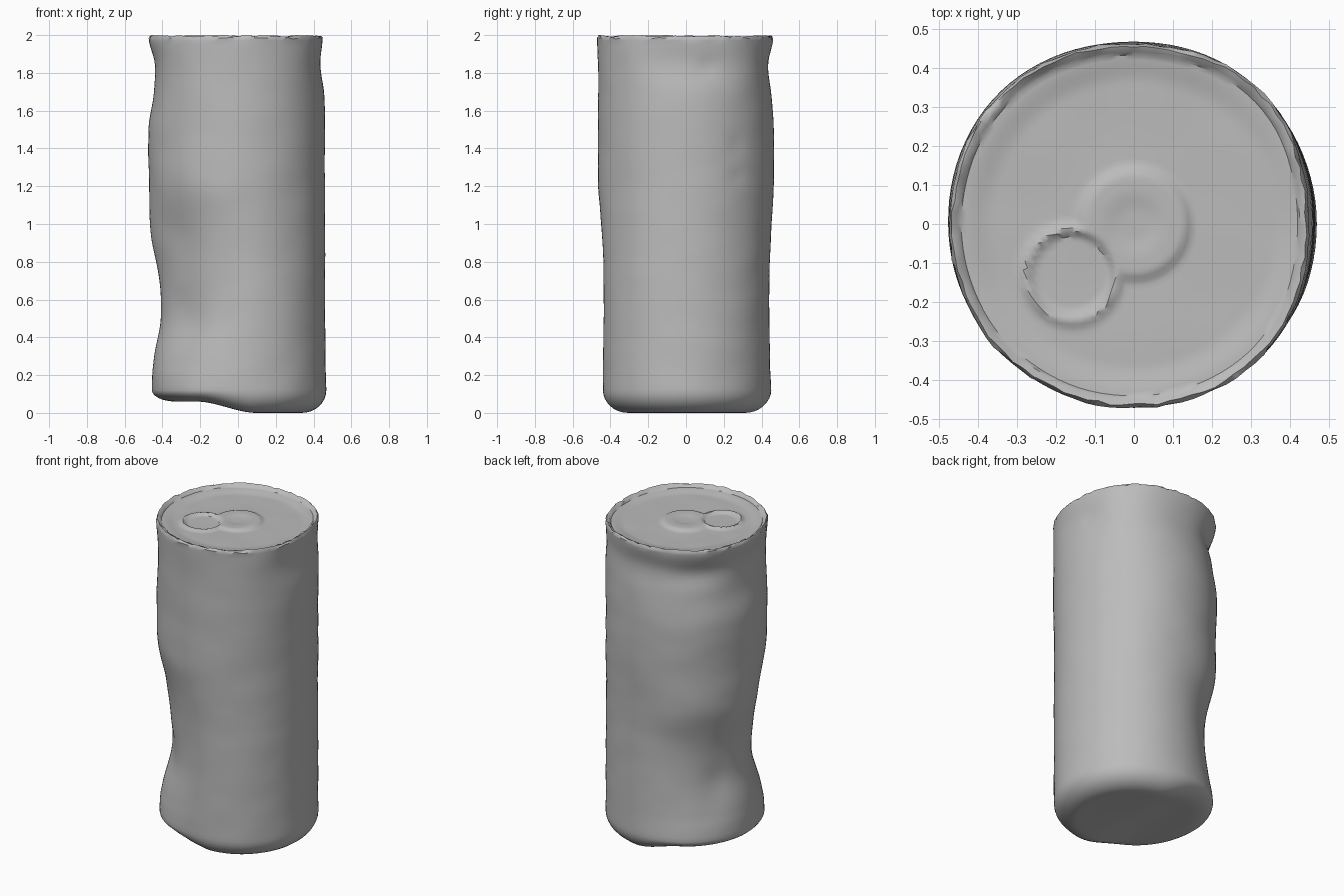
import bpy, bmesh, math, random
from mathutils import Vector, noise

if "Cube" in bpy.data.objects:
    bpy.data.objects.remove(bpy.data.objects["Cube"], do_unlink=True)
random.seed(4)

# One plain metal colour
metal = bpy.data.materials.new("plain grey metal")
metal.use_nodes = True
GREY = (0.5, 0.5, 0.5, 1)
metal.diffuse_color = GREY
metal.node_tree.nodes["Principled BSDF"].inputs["Base Color"].default_value = GREY

# Wall radius at each height, in eight directions from +x counter-clockwise
PROFILE = [
    (0.12, (.468, .465, .45, .46, .455, .455, .44, .465)),
    (0.25, (.465, .465, .445, .44, .45, .44, .44, .465)),
    (0.50, (.462, .465, .44, .415, .41, .38, .435, .465)),
    (0.70, (.462, .465, .44, .42, .415, .385, .435, .465)),
    (0.95, (.46, .465, .45, .47, .46, .41, .445, .465)),
    (1.20, (.46, .47, .465, .475, .47, .465, .465, .465)),
    (1.50, (.46, .47, .465, .48, .475, .47, .465, .47)),
    (1.70, (.455, .47, .45, .455, .445, .47, .465, .47)),
    (1.85, (.435, .465, .435, .45, .44, .47, .465, .47)),
    (1.975, (.447, .47, .462, .475, .472, .475, .47, .47)),
]
# Small local dents: angle, height, angular width, vertical width, depth
DENTS = [(135, 1.82, 22, .07, .018), (15, 1.83, 7, .05, .008),
         (35, 1.42, 6, .06, .006), (35, 1.25, 6, .04, .006),
         (150, .45, 14, .15, .015), (262, .6, 12, .3, .010)]
SEGMENTS = 96


def spline(a, b, c, d, t):
    return b + .5 * t * (c - a + t * (2*a - 5*b + 4*c - d + t * (3*(b - c) + d - a)))


def smooth(a, b, x):
    t = min(1, max(0, (x - a) / (b - a)))
    return t * t * (3 - 2 * t)


def around(radii, angle):
    f = (angle / (math.pi / 4)) % 8
    i = int(f)
    return spline(*(radii[(i + k) % 8] for k in (-1, 0, 1, 2)), f - i)


def wall_radius(angle, z):
    last = len(PROFILE) - 1
    i = 0
    while i < last - 1 and z > PROFILE[i + 1][0]:
        i += 1
    t = (z - PROFILE[i][0]) / (PROFILE[i + 1][0] - PROFILE[i][0])
    rows = [PROFILE[min(last, max(0, i + k))][1] for k in (-1, 0, 1, 2)]
    r = spline(*(around(row, angle) for row in rows), t)
    for deg, height, wide, tall, depth in DENTS:
        off = (math.degrees(angle) - deg + 180) % 360 - 180
        r -= depth * math.exp(-(off / wide) ** 2 - ((z - height) / tall) ** 2)
    p = Vector((math.cos(angle) * 2.5, math.sin(angle) * 2.5, z * 7))
    return r + .0025 * noise.noise(p)


def base_lift(x):
    # the crushed side of the base is pushed up
    return .06 * smooth(.1, -.22, x)


def lid_height(x, y, r):
    # shallow panel with a pull tab and a round finger hole
    h = 1.978 - .012 * smooth(.44, .36, r) + .004 * noise.noise(Vector((x * 5, y * 5, 3)))
    hole = math.hypot(x + .16, y + .13)
    plate = math.hypot(x, y)
    h += .014 * max(smooth(.155, .125, plate), smooth(.14, .115, hole))
    h -= .016 * smooth(.115, .095, hole)
    h -= .006 * smooth(.09, .03, plate)
    return h


def skin(name, rings, cap_start=None, cap_end=None):
    bm = bmesh.new()
    loops = [[bm.verts.new(p) for p in ring] for ring in rings]
    for low, high in zip(loops, loops[1:]):
        for i in range(SEGMENTS):
            j = (i + 1) % SEGMENTS
            bm.faces.new((low[i], low[j], high[j], high[i]))
    for loop, tip in ((loops[0], cap_start), (loops[-1], cap_end)):
        if tip:
            centre = bm.verts.new(tip)
            for i in range(SEGMENTS):
                bm.faces.new((loop[i], loop[(i + 1) % SEGMENTS], centre))
    bmesh.ops.recalc_face_normals(bm, faces=bm.faces)
    mesh = bpy.data.meshes.new(name)
    bm.to_mesh(mesh)
    bm.free()
    mesh.materials.append(metal)
    obj = bpy.data.objects.new(name, mesh)
    bpy.context.collection.objects.link(obj)
    bpy.ops.object.select_all(action='DESELECT')
    bpy.context.view_layer.objects.active = obj
    obj.select_set(True)
    bpy.ops.object.shade_smooth_by_angle(angle=math.radians(40))
    return obj


angles = [2 * math.pi * i / SEGMENTS for i in range(SEGMENTS)]
rings = []

# Base disc and its rounded corner
for f in (.15, .3, .45, .6):
    ring = []
    for a in angles:
        r = f * wall_radius(a, .12)
        x, y = r * math.cos(a), r * math.sin(a)
        ring.append((x, y, base_lift(x) + .008 * (1 - f)))
    rings.append(ring)
for k in range(8):
    t = k / 8 * math.pi / 2
    ring = []
    for a in angles:
        r = wall_radius(a, .12) * (.72 + .28 * math.sin(t))
        x, y = r * math.cos(a), r * math.sin(a)
        low = base_lift(x)
        ring.append((x, y, low + (.12 - low) * (1 - math.cos(t))))
    rings.append(ring)

# Dented wall
for k in range(71):
    z = .12 + (1.97 - .12) * k / 70
    rings.append([(wall_radius(a, z) * math.cos(a), wall_radius(a, z) * math.sin(a), z)
                  for a in angles])

# Slightly ragged rim
for scale, z in ((1.0, 1.985), (.985, 1.996), (.955, 1.988)):
    ring = []
    for a in angles:
        r = wall_radius(a, 1.975) * scale + random.uniform(-.004, .003)
        ring.append((r * math.cos(a), r * math.sin(a), z + random.uniform(-.005, .004)))
    rings.append(ring)

# Lid with the tab pressed into it
for k in range(36):
    f = .935 * (1 - k / 36)
    ring = []
    for a in angles:
        r = f * wall_radius(a, 1.975)
        x, y = r * math.cos(a), r * math.sin(a)
        ring.append((x, y, lid_height(x, y, r)))
    rings.append(ring)

skin("dented_can", rings, (0, 0, base_lift(0) + .008), (0, 0, lid_height(0, 0, 0)))
